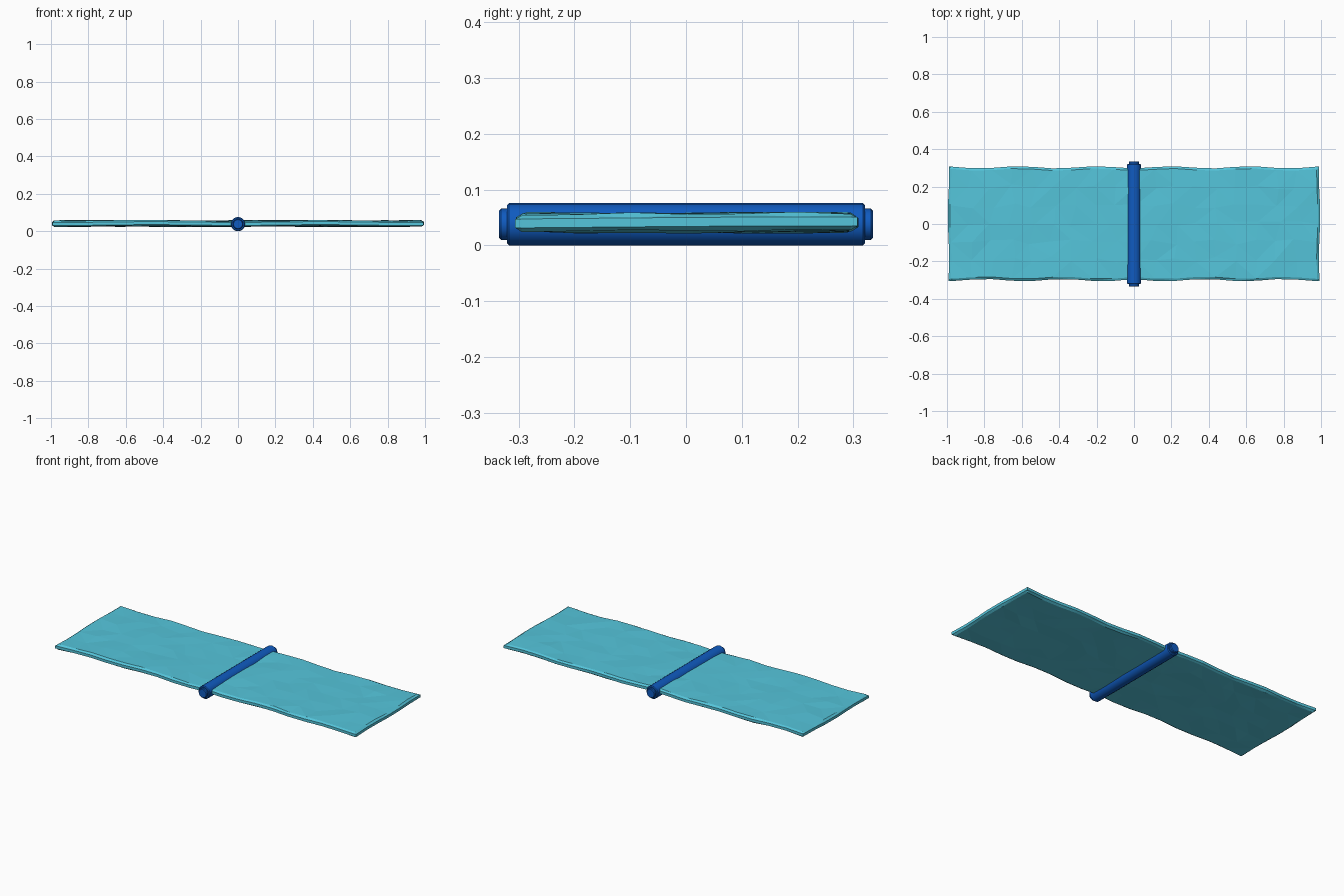
import bpy, bmesh, math, random

if "Cube" in bpy.data.objects:
    bpy.data.objects.remove(bpy.data.objects["Cube"])
random.seed(4)


def material(name, rgb):
    m = bpy.data.materials.new(name)
    m.diffuse_color = (*rgb, 1)
    m.use_nodes = True
    m.node_tree.nodes["Principled BSDF"].inputs["Base Color"].default_value = m.diffuse_color
    return m


ICE = material("pale turquoise", (0.09, 0.56, 0.71))
BLUE = material("deep blue", (0.005, 0.105, 0.53))


def finish(bm, name, mat):
    bmesh.ops.recalc_face_normals(bm, faces=bm.faces)
    me = bpy.data.meshes.new(name)
    bm.to_mesh(me)
    bm.free()
    ob = bpy.data.objects.new(name, me)
    me.materials.append(mat)
    bpy.context.collection.objects.link(ob)
    return ob


def steps(half, inset, n):
    # evenly spaced coordinates with an extra rim row at each end
    inner = half - inset
    return [-half] + [-inner + 2 * inner * i / n for i in range(n + 1)] + [half]


# Hammered slab: two wavy sheets joined by a rim
xs, ys = steps(0.992, 0.012, 18), steps(0.3, 0.012, 6)
nx, ny = len(xs), len(ys)
bm = bmesh.new()


def edge_wave(x, y):
    return 0.006 * math.cos(2 * math.pi * (abs(x) - 0.62) / 0.42 + (0.5 if y < 0 else 0))


sheets = []
jitter = {(i, j): (random.uniform(-.02, .02), random.uniform(-.015, .015))
          for i in range(nx) for j in range(ny)}
for side in (1, -1):
    grid = []
    for i, x in enumerate(xs):
        col = []
        for j, y in enumerate(ys):
            rim = i in (0, nx - 1) or j in (0, ny - 1)
            near = i in (1, nx - 2) or j in (1, ny - 2)
            jx, jy = (0, 0) if rim or near else jitter[i, j]
            wy = (y / 0.3) * edge_wave(x, y) + 0.003 * (y > 0)
            wx = (x / 1.0) * 0.004 * math.sin(y * 14 + 1)
            h = 0.008 if rim else 0.0155 + random.uniform(-.0025, .0025)
            bend = 0.002 * math.sin(x * 7 + y * 5)
            col.append(bm.verts.new((x + jx + wx, y + jy + wy, 0.041 + bend + side * h)))
        grid.append(col)
    for i in range(nx - 1):
        for j in range(ny - 1):
            bm.faces.new((grid[i][j], grid[i + 1][j], grid[i + 1][j + 1], grid[i][j + 1]))
    sheets.append(grid)
loop = ([(i, 0) for i in range(nx - 1)] + [(nx - 1, j) for j in range(ny - 1)]
        + [(i, ny - 1) for i in range(nx - 1, 0, -1)] + [(0, j) for j in range(ny - 1, 0, -1)])
top, bot = sheets
for (a, b), (c, d) in zip(loop, loop[1:] + loop[:1]):
    bm.faces.new((top[a][b], top[c][d], bot[c][d], bot[a][b]))
bmesh.ops.triangulate(bm, faces=bm.faces)
finish(bm, "hammered_slab", ICE)

# Centre rod: lathed profile with stepped end caps, as (y, radius)
half = [(0.335, 0.024), (0.331, 0.028), (0.321, 0.028), (0.321, 0.034), (0.317, 0.038)]
profile = half + [(-y, r) for y, r in reversed(half)]
N = 16
bm = bmesh.new()
rings = [[bm.verts.new((r * math.cos(2 * math.pi * k / N), y, 0.038 + r * math.sin(2 * math.pi * k / N)))
          for k in range(N)] for y, r in profile]
for a, b in zip(rings, rings[1:]):
    for k in range(N):
        n = (k + 1) % N
        bm.faces.new((a[k], a[n], b[n], b[k]))
bm.faces.new(rings[0])
bm.faces.new(rings[-1])
rod = finish(bm, "centre_rod", BLUE)
bpy.context.view_layer.objects.active = rod
rod.select_set(True)
bpy.ops.object.shade_smooth_by_angle(angle=math.radians(30))
